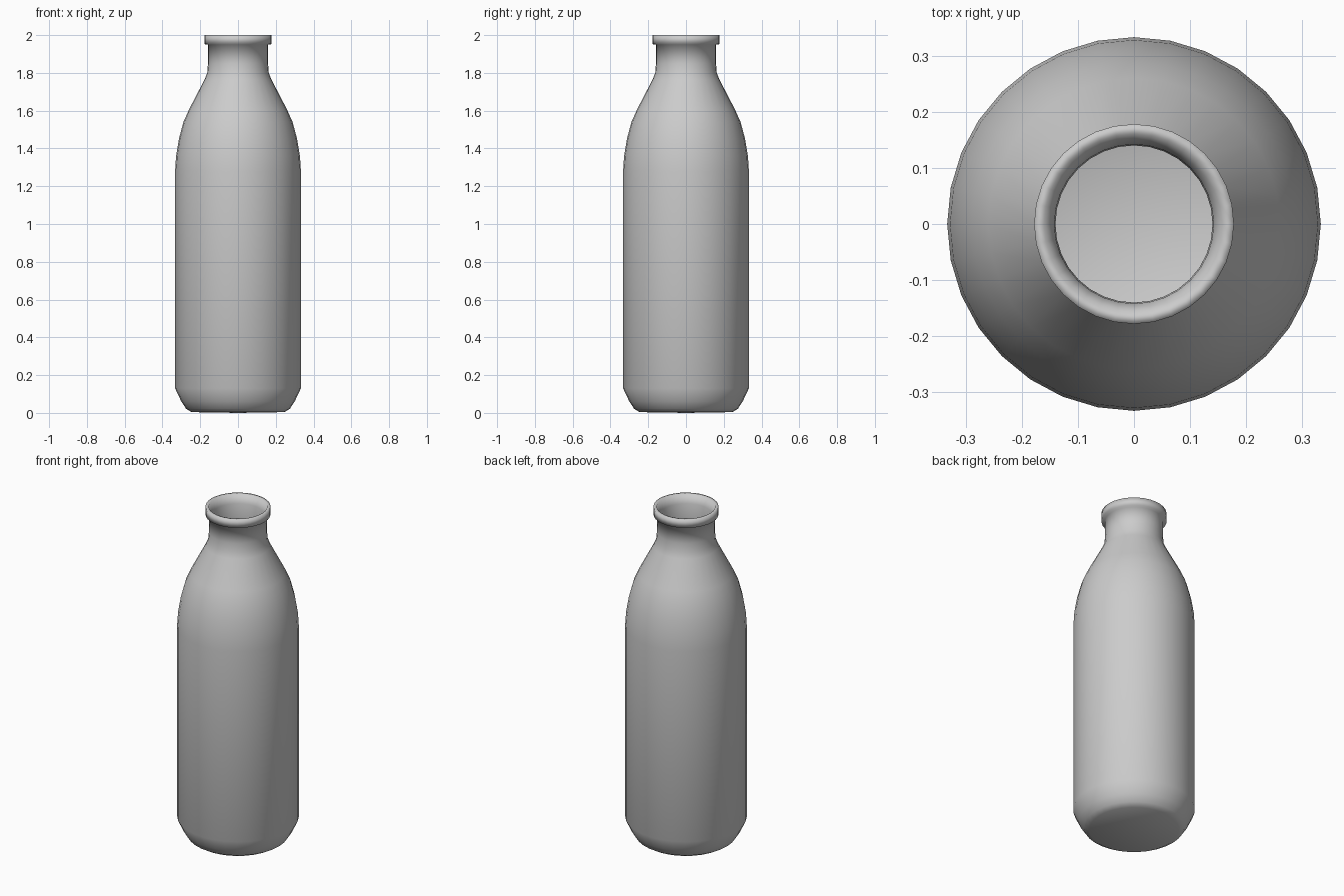
import bpy, bmesh, math

cube = bpy.data.objects.get("Cube")
if cube:
    bpy.data.objects.remove(cube, do_unlink=True)

SIDES = 32


def material(name, colour):
    mat = bpy.data.materials.new(name)
    mat.use_nodes = True
    mat.diffuse_color = colour
    mat.node_tree.nodes["Principled BSDF"].inputs["Base Color"].default_value = colour
    return mat


def lathe(name, profile, mat):
    """Spin a (radius, height) profile round z; zero radius closes an end."""
    bm = bmesh.new()
    rings = []
    for r, z in profile:
        if r == 0:
            rings.append([bm.verts.new((0, 0, z))] * SIDES)
        else:
            turns = [math.tau * i / SIDES for i in range(SIDES)]
            rings.append([bm.verts.new((r * math.cos(a), r * math.sin(a), z)) for a in turns])
    for low, high in zip(rings, rings[1:]):
        for i in range(SIDES):
            j = (i + 1) % SIDES
            corners = dict.fromkeys((low[i], low[j], high[j], high[i]))
            bm.faces.new(list(corners)).smooth = True
    bmesh.ops.recalc_face_normals(bm, faces=bm.faces)
    mesh = bpy.data.meshes.new(name)
    bm.to_mesh(mesh)
    bm.free()
    mesh.materials.append(mat)
    obj = bpy.data.objects.new(name, mesh)
    bpy.context.collection.objects.link(obj)
    return obj


# Outer wall, from the base centre up to the neck
outer = [(0, 0), (0.245, 0.004), (0.275, 0.022), (0.3, 0.06), (0.333, 0.13),
         (0.333, 1.28), (0.328, 1.36), (0.313, 1.45), (0.289, 1.54), (0.26, 1.605),
         (0.177, 1.765), (0.163, 1.8), (0.159, 1.85), (0.159, 1.95)]

# Rolled lip round the mouth
lip = [(0.178, 1.952), (0.178, 2.0), (0.16, 2.0), (0.142, 1.95)]

# Inner wall, from the neck down to the floor
inner = [(0.14, 1.85), (0.144, 1.8), (0.16, 1.765), (0.245, 1.6), (0.277, 1.53),
         (0.303, 1.44), (0.323, 1.28), (0.323, 0.14), (0.29, 0.07), (0.24, 0.025), (0, 0.02)]

lathe("bottle", outer + lip + inner, material("plain grey", (0.6, 0.6, 0.6, 1)))
